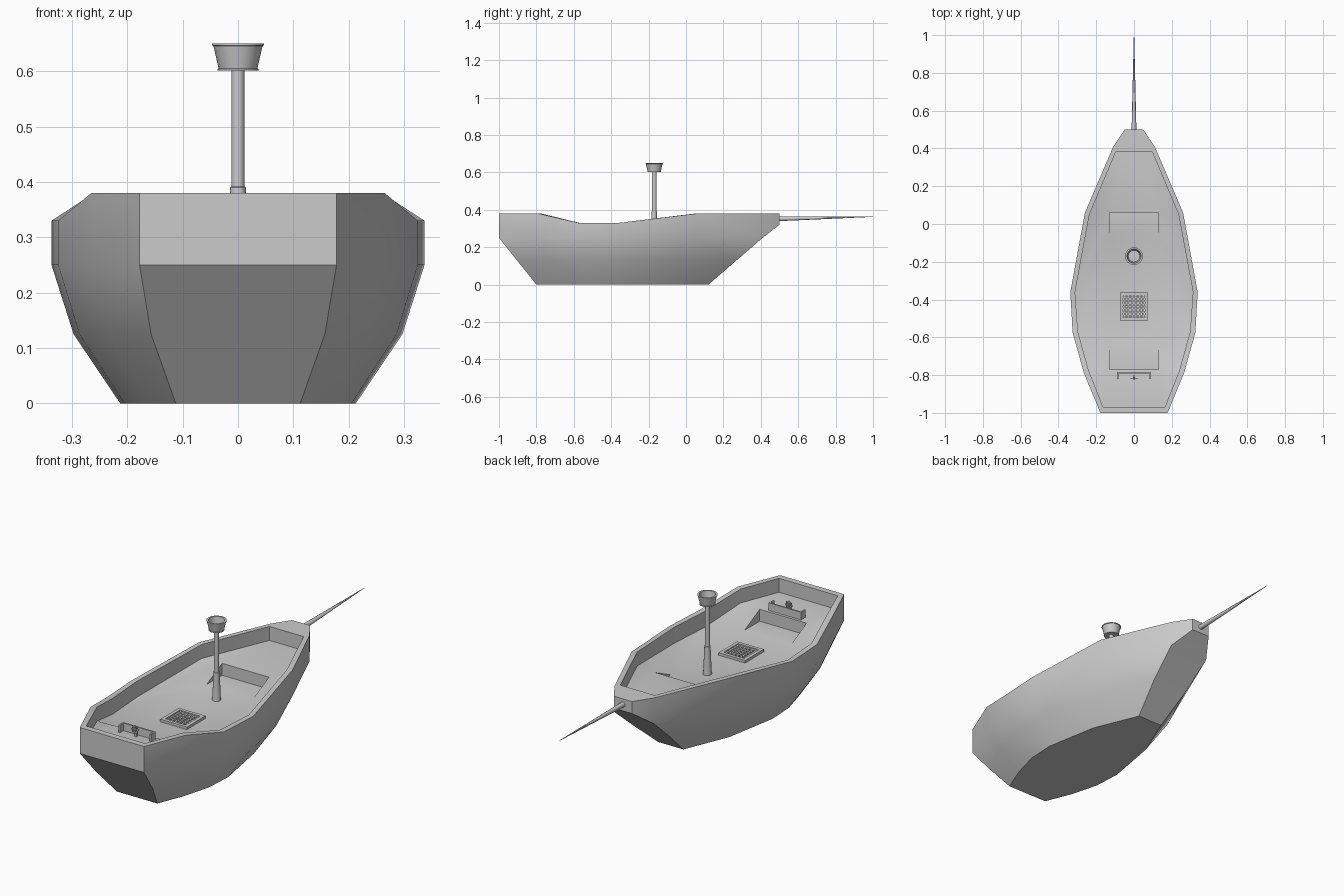
import bpy, bmesh, math
from mathutils import Vector, Matrix

if "Cube" in bpy.data.objects:
    bpy.data.objects.remove(bpy.data.objects["Cube"])


def finish(bm, name, angle=30):
    bmesh.ops.remove_doubles(bm, verts=bm.verts, dist=0.0003)
    bmesh.ops.recalc_face_normals(bm, faces=bm.faces)
    me = bpy.data.meshes.new(name)
    bm.to_mesh(me)
    bm.free()
    ob = bpy.data.objects.new(name, me)
    bpy.context.collection.objects.link(ob)
    bpy.ops.object.select_all(action='DESELECT')
    ob.select_set(True)
    bpy.context.view_layer.objects.active = ob
    bpy.ops.object.shade_smooth_by_angle(angle=math.radians(angle))
    return ob


def face(bm, pts):
    bm.faces.new([bm.verts.new(p) for p in pts])


def flip(p):
    return (-p[0], p[1], p[2])


def sides(bm, a, b):
    """Strip between two station lists, on both sides of the centre line."""
    for i in range(len(a) - 1):
        q = [a[i], a[i + 1], b[i + 1], b[i]]
        face(bm, q)
        face(bm, [flip(p) for p in q])


def across(bm, p, q):
    """Face spanning the centre line."""
    face(bm, [p, q, flip(q), flip(p)])


def box(bm, x0, x1, y0, y1, z0, z1):
    m = Matrix.Translation(((x0 + x1) / 2, (y0 + y1) / 2, (z0 + z1) / 2))
    bmesh.ops.create_cube(bm, size=1, matrix=m @ Matrix.Diagonal((x1 - x0, y1 - y0, z1 - z0, 1)))


def lathe(name, profile, y, n=12):
    bm = bmesh.new()
    vs = [bm.verts.new((r, y, z)) for r, z in profile]
    es = [bm.edges.new(vs[i:i + 2]) for i in range(len(vs) - 1)]
    bmesh.ops.spin(bm, geom=vs + es, cent=(0, y, 0), axis=(0, 0, 1),
                   angle=math.tau, steps=n, use_duplicate=False)
    return finish(bm, name, 35)


# Hull: stations run from stern to bow
rail = [(.178, -1, .38), (.265, -.79, .38), (.325, -.575, .33), (.337, -.36, .33),
        (.26, .06, .38), (.11, .41, .38), (.05, .5, .38)]
knuckle = [(x, y, .25) for x, y, z in rail[:6]] + [(.05, .5, .32)]


def level(z, sx, y0, y1):
    return [(x * sx, y0 + (y + 1) / 1.41 * (y1 - y0), z) for x, y, _ in rail[:6]]


mid = level(.125, .882, -.9, .265)
keel = level(0, .632, -.8, .12)
inner = [(.163, -.97, .38), (.24, -.775, .38), (.297, -.57, .33), (.312, -.36, .33),
         (.236, .05, .38), (.095, .385, .38)]
LOW, HIGH = .25, .31
heights = [HIGH, HIGH, LOW, LOW, HIGH, HIGH]
edge = [(p[0], p[1], h) for p, h in zip(inner, heights)]
middle = [(.13, -.97, HIGH), (.13, -.77, HIGH), (.13, -.65, LOW), (.13, -.065, LOW),
          (.13, .06, HIGH), (.07, .385, HIGH)]

bm = bmesh.new()
sides(bm, rail, knuckle)
sides(bm, knuckle[:6], mid)
sides(bm, mid, keel)
sides(bm, rail[:6], inner)
for a, b in ((rail[0], knuckle[0]), (knuckle[0], mid[0]), (mid[0], keel[0]), (rail[0], inner[0]),
             (rail[6], knuckle[6]), (knuckle[6], knuckle[5]), (knuckle[5], mid[5]), (mid[5], keel[5])):
    across(bm, a, b)
face(bm, [inner[5], rail[5], rail[6], flip(rail[6]), flip(rail[5]), flip(inner[5])])
face(bm, keel + [flip(p) for p in reversed(keel)])
finish(bm, "hull")

# Deck and bulwark inside, with two recesses cut into the ramps
bm = bmesh.new()
sides(bm, inner, edge)
across(bm, inner[0], edge[0])
across(bm, inner[5], edge[5])
sides(bm, edge, middle)
for i in (0, 2, 4):
    across(bm, middle[i], middle[i + 1])
for top, foot in ((middle[1], middle[2]), (middle[4], middle[3])):
    base = (top[0], top[1], LOW)
    across(bm, top, base)
    across(bm, base, foot)
    face(bm, [top, base, foot])
    face(bm, [flip(top), flip(base), flip(foot)])
deck = finish(bm, "deck", 25)
# the deck is an open shell, so make its normals face up
me = deck.data
if sum(p.normal.z * p.area for p in me.polygons) < 0:
    me.flip_normals()

# Mast with flared foot
lathe("mast", [(0, .24), (.021, .24), (.019, .27), (.0145, .385), (.0145, .39), (.012, .392),
               (.012, .606), (0, .606)], -.17)
# Lookout basket
lathe("lookout_basket", [(0, .601), (.037, .601), (.037, .604), (.035, .605), (.0445, .646),
                         (.047, .647), (.047, .65), (.038, .65), (.031, .609), (0, .609)], -.17, 16)

# Bowsprit
bm = bmesh.new()
p0, p1 = Vector((0, .49, .352)), Vector((0, 1, .363))
d = p1 - p0
bmesh.ops.create_cone(bm, cap_ends=True, segments=8, radius1=.013, radius2=.001, depth=d.length,
                      matrix=Matrix.Translation((p0 + p1) / 2) @ d.to_track_quat('Z', 'Y').to_matrix().to_4x4())
finish(bm, "bowsprit", 50)

# Hatch: frame and lattice
bm = bmesh.new()
cy, o, n = -.437, .074, .057
for s in (-1, 1):
    a, b = sorted((s * o, s * n))
    box(bm, a, b, cy - o, cy + o, .245, .263)
    box(bm, -n, n, cy + a, cy + b, .245, .263)
for i in range(6):
    c = -.05 + i * .02
    box(bm, c - .004, c + .004, cy - n, cy + n, .245, .259)
    box(bm, -n, n, cy + c - .004, cy + c + .004, .245, .2585)
finish(bm, "hatch_grating")

# Quarterdeck rail
bm = bmesh.new()
box(bm, -.09, .09, -.791, -.783, .305, .348)
for s in (-1, 1):
    a, b = sorted((s * .09, s * .082))
    box(bm, a, b, -.82, -.783, .305, .348)
finish(bm, "quarterdeck_rail")

# Steering wheel on its post
bm = bmesh.new()
box(bm, -.005, .005, -.813, -.803, .305, .352)
hub = Matrix.Translation((0, -.816, .348))
bmesh.ops.create_cone(bm, cap_ends=True, segments=8, radius1=.005, radius2=.005, depth=.012,
                      matrix=hub @ Matrix.Rotation(math.pi / 2, 4, 'X'))
for k in range(4):
    bmesh.ops.create_cube(bm, size=1, matrix=hub @ Matrix.Rotation(k * math.pi / 4, 4, 'Y')
                          @ Matrix.Diagonal((.044, .003, .003, 1)))
for k in range(8):
    bmesh.ops.create_cube(bm, size=1, matrix=hub @ Matrix.Rotation((k + .5) * math.pi / 4, 4, 'Y')
                          @ Matrix.Translation((0, 0, .015)) @ Matrix.Diagonal((.014, .004, .004, 1)))
finish(bm, "steering_wheel")
